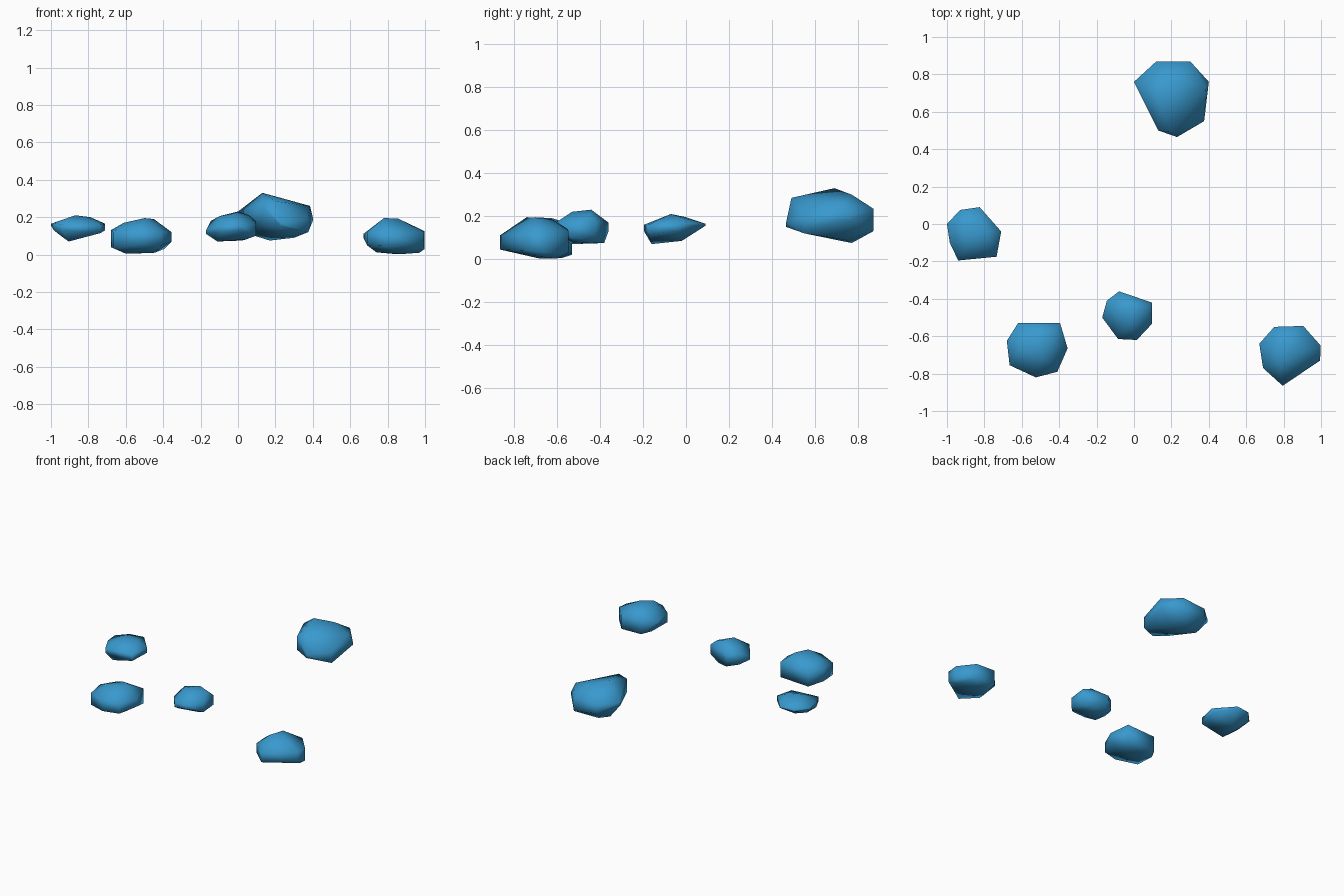
import bpy, bmesh

mat = bpy.data.materials.new("blue_stone")
mat.diffuse_color = (0.04, 0.32, 0.62, 1)


def rock(name, rim, crown, base):
    """Faceted stone: convex hull of a rim (x, y, low z, high z), a crown and a base."""
    pts = [(x, y, z) for x, y, lo, hi in rim for z in {lo, hi}] + crown + base
    bm = bmesh.new()
    for p in pts:
        bm.verts.new(p)
    res = bmesh.ops.convex_hull(bm, input=bm.verts[:])
    # drop points swallowed by the hull
    loose = [v for v in bm.verts if not v.link_faces]
    bmesh.ops.delete(bm, geom=loose, context='VERTS')
    bmesh.ops.recalc_face_normals(bm, faces=bm.faces[:])
    me = bpy.data.meshes.new(name)
    for f in bm.faces:
        f.smooth = True
    bm.to_mesh(me)
    bm.free()
    me.materials.append(mat)
    ob = bpy.data.objects.new(name, me)
    bpy.context.collection.objects.link(ob)


# Large stone at the back
rock("large_rock",
     [(0, .76, .21, .23), (.12, .87, .16, .22), (.30, .87, .13, .235), (.40, .76, .18, .20),
      (.375, .55, .12, .20), (.23, .465, .15, .17), (.13, .50, .17, .27)],
     [(.13, .69, .33), (.20, .49, .285), (.385, .73, .26), (.24, .77, .30)],
     [(.17, .77, .075), (.30, .74, .09), (.09, .75, .10)])

# Left stone
rock("left_rock",
     [(-1, 0, .155, .165), (-.93, .075, .15, .165), (-.825, .09, .155, .165),
      (-.71, -.04, .13, .165), (-.735, -.175, .115, .16), (-.94, -.195, .13, .16),
      (-.985, -.10, .13, .17)],
     [(-.87, -.07, .21), (-.79, -.04, .20), (-.89, .0, .195)],
     [(-.905, -.16, .07), (-.87, -.02, .085), (-.94, -.06, .095)])

# Front left stone
rock("front_left_rock",
     [(-.68, -.625, .04, .13), (-.62, -.53, .02, .13), (-.395, -.53, .03, .14),
      (-.355, -.665, .07, .12), (-.41, -.79, .05, .12), (-.525, -.82, .05, .125),
      (-.665, -.755, .035, .12)],
     [(-.50, -.70, .195), (-.45, -.62, .19), (-.61, -.67, .17), (-.52, -.59, .18)],
     [(-.60, -.67, .005), (-.445, -.66, .01), (-.57, -.58, .005)])

# Small middle stone
rock("small_rock",
     [(-.17, -.50, .11, .13), (-.145, -.41, .10, .18), (-.08, -.36, .13, .17),
      (.095, -.42, .11, .18), (.095, -.535, .10, .165), (.015, -.62, .13, .16),
      (-.085, -.615, .12, .155)],
     [(0, -.44, .23), (.06, -.45, .21), (-.02, -.53, .22), (-.10, -.48, .205)],
     [(.04, -.52, .08), (-.11, -.53, .07), (-.06, -.38, .075), (.02, -.40, .075)])

# Front right stone
rock("front_right_rock",
     [(.67, -.64, .09, .11), (.75, -.55, .03, .14), (.905, -.545, .03, .13),
      (.998, -.65, .03, .125), (.995, -.73, .04, .12), (.795, -.865, .045, .11),
      (.69, -.77, .05, .12)],
     [(.78, -.74, .195), (.855, -.70, .193), (.80, -.62, .185)],
     [(.88, -.68, .003), (.74, -.66, .012), (.97, -.67, .01), (.84, -.60, .003)])
